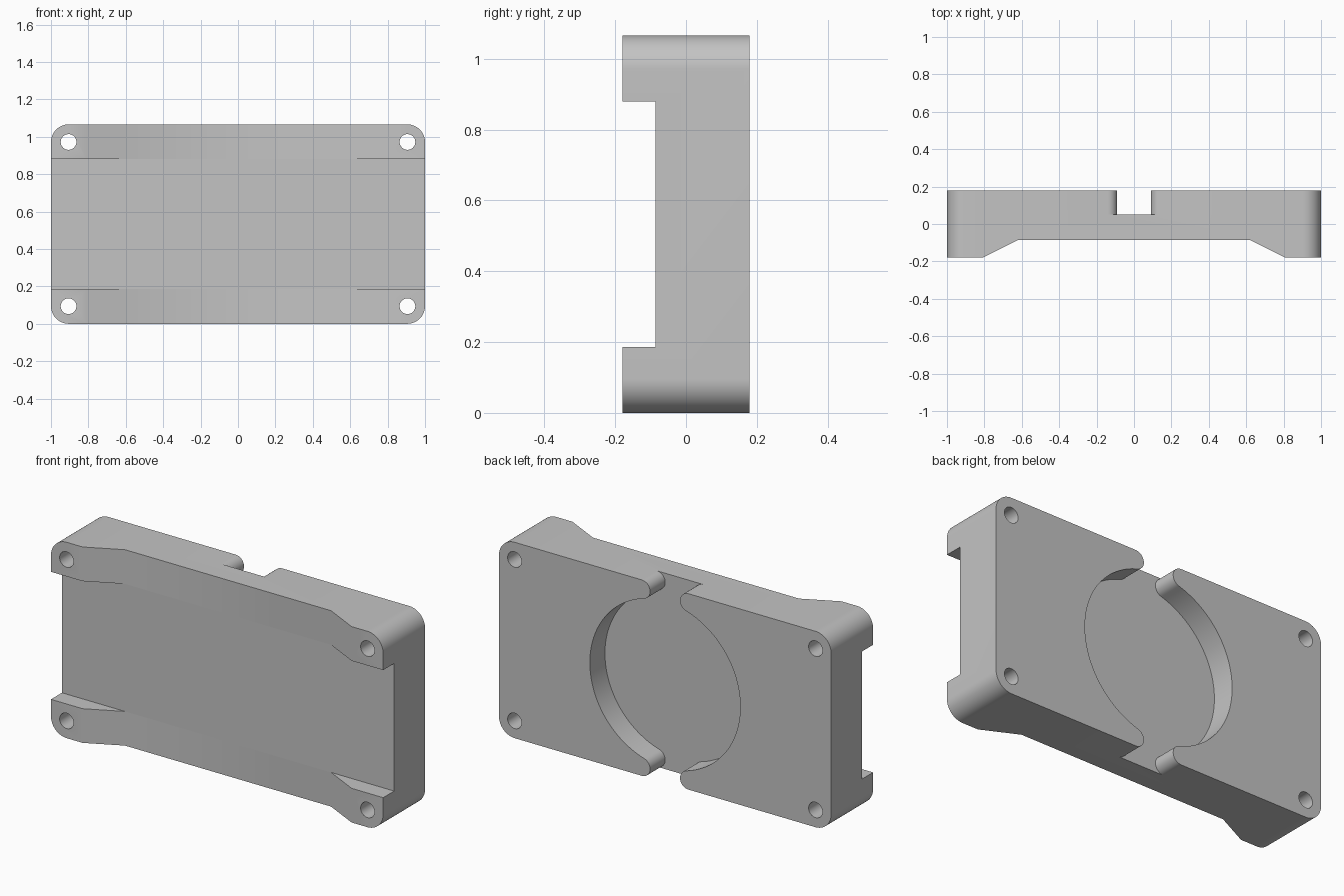
import bpy, bmesh
from math import sin, cos, pi, atan2, hypot
from mathutils import Vector

if "Cube" in bpy.data.objects:
    bpy.data.objects.remove(bpy.data.objects["Cube"])

H = 1.066          # body height
MID = H / 2        # height of the centre line
FRONT, BACK = -0.18, 0.18
WEB, FLOOR = -0.086, 0.05   # front recess face and pocket floor


def arc(cx, cz, r, a0, a1, n):
    return [(cx + r * cos(a0 + (a1 - a0) * i / n), cz + r * sin(a0 + (a1 - a0) * i / n))
            for i in range(n + 1)]


def prism(name, points, start, sweep):
    """Solid made by sweeping a closed outline of 3D points."""
    bm = bmesh.new()
    face = bm.faces.new([bm.verts.new(p) for p in points])
    moved = bmesh.ops.extrude_face_region(bm, geom=[face])["geom"]
    bmesh.ops.translate(bm, vec=sweep, verts=[v for v in moved if isinstance(v, bmesh.types.BMVert)])
    bmesh.ops.translate(bm, vec=start, verts=bm.verts)
    bmesh.ops.recalc_face_normals(bm, faces=bm.faces)
    mesh = bpy.data.meshes.new(name)
    bm.to_mesh(mesh)
    bm.free()
    obj = bpy.data.objects.new(name, mesh)
    bpy.context.collection.objects.link(obj)
    return obj


def slab(name, outline, y0, y1):
    """Outline in x and z (z from the centre line), swept along y."""
    return prism(name, [(x, 0, z) for x, z in outline], (0, y0, MID), (0, y1 - y0, 0))


# Body: rounded block
R = 0.095
outline = []
for k, (sx, sz) in enumerate([(1, 1), (-1, 1), (-1, -1), (1, -1)]):
    outline += arc(sx * (1 - R), sz * (MID - R), R, k * pi / 2, (k + 1) * pi / 2, 16)
body = slab("enclosure_body", outline, FRONT, BACK)

# Front recess: ramped channel between the pads, plus a full-width band
ramp = [(-0.81, FRONT), (-0.62, WEB), (0.62, WEB), (0.81, FRONT), (0.81, -0.4), (-0.81, -0.4)]
cutters = [
    prism("ramp_cutter", [(x, y, 0) for x, y in ramp], (0, 0, -0.2), (0, 0, H + 0.4)),
    slab("band_cutter", [(-1.2, -0.347), (1.2, -0.347), (1.2, 0.347), (-1.2, 0.347)], -0.4, WEB),
]

# Back pocket: circle opening into slots whose lips are fully rounded
lip = 0.05
lx, lz = 0.09 + lip, MID - lip
a = atan2(lz, lx)
quarter = arc(0, 0, hypot(lx, lz) - lip, 0, a, 28) + arc(lx, lz, lip, a + pi, pi / 2, 16)[1:]
quarter.append((lx, MID + 0.1))
left = [(x, -z) for x, z in reversed(quarter[1:])] + quarter
pocket = left + [(-x, z) for x, z in reversed(left)]
cutters.append(slab("pocket_cutter", pocket, FLOOR, 0.4))

# Corner screw holes
for sx in (-1, 1):
    for sz in (-1, 1):
        ring = arc(sx * 0.906, sz * (MID - 0.094), 0.042, 0, 2 * pi, 32)[:-1]
        cutters.append(slab("hole_cutter", ring, -0.4, 0.4))

# Cut everything out of the body
bpy.ops.object.select_all(action='DESELECT')
bpy.context.view_layer.objects.active = body
body.select_set(True)
for cutter in cutters:
    cutter.hide_render = True
    mod = body.modifiers.new(cutter.name, 'BOOLEAN')
    mod.operation, mod.solver, mod.object = 'DIFFERENCE', 'EXACT', cutter
    bpy.ops.object.modifier_apply(modifier=mod.name)
    bpy.data.objects.remove(cutter)

# Plain grey plastic
grey = bpy.data.materials.new("grey_plastic")
grey.use_nodes = True
colour = (0.55, 0.55, 0.55, 1)
grey.diffuse_color = colour
grey.node_tree.nodes["Principled BSDF"].inputs["Base Color"].default_value = colour
body.data.materials.clear()
body.data.materials.append(grey)
bpy.ops.object.shade_smooth_by_angle(angle=pi / 6)
